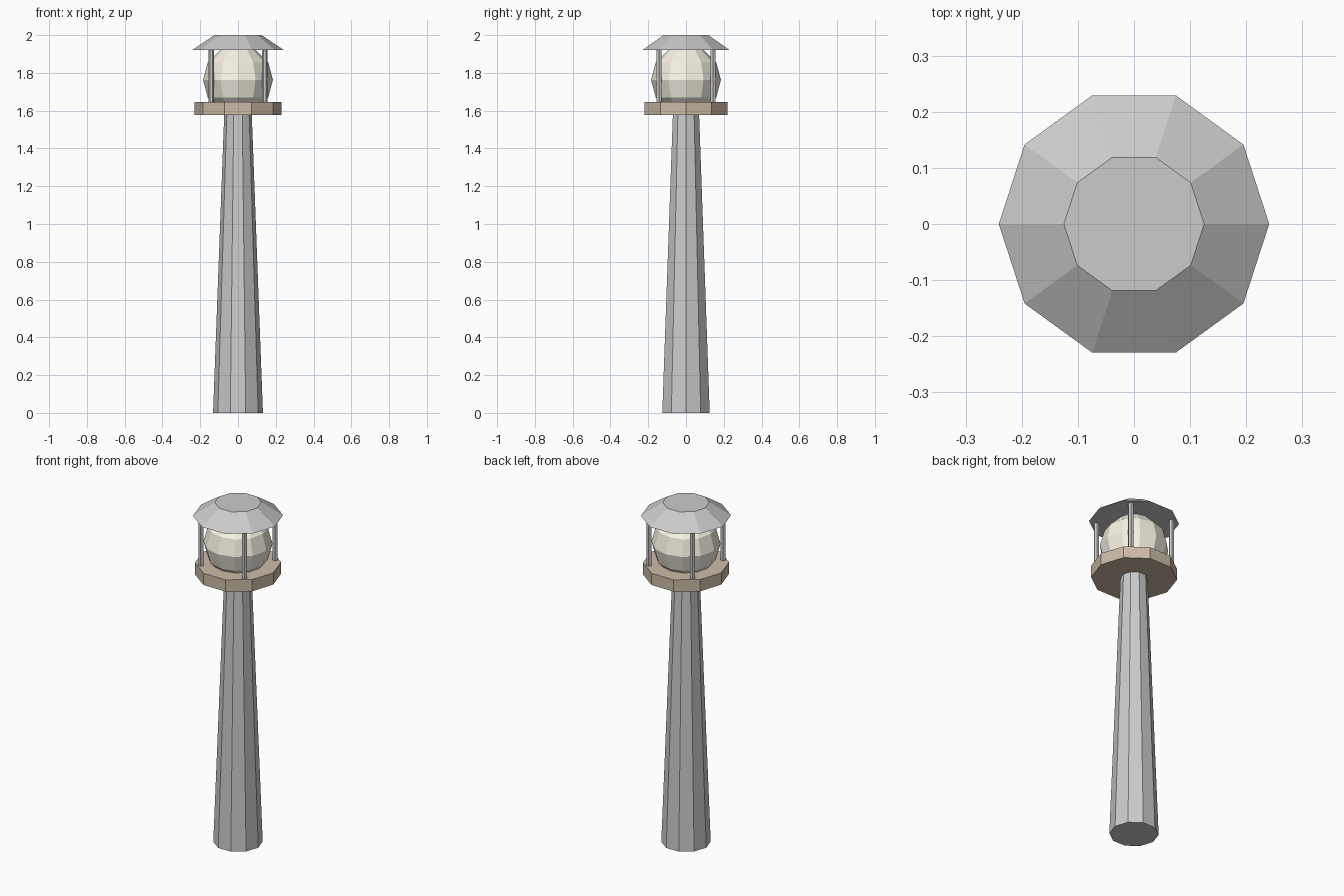
import bpy
import math

if "Cube" in bpy.data.objects:
    bpy.data.objects.remove(bpy.data.objects["Cube"])


def material(name, color):
    m = bpy.data.materials.new(name)
    m.diffuse_color = (*color, 1)
    m.use_nodes = True
    m.node_tree.nodes["Principled BSDF"].inputs["Base Color"].default_value = m.diffuse_color
    return m


def tapered(name, sides, r_bottom, r_top, z0, z1, x=0, y=0, mat=None):
    """Closed flat-sided frustum with a corner on the +x axis."""
    bpy.ops.mesh.primitive_cone_add(
        vertices=sides, radius1=r_bottom, radius2=r_top, depth=z1 - z0,
        location=(x, y, (z0 + z1) / 2))
    ob = bpy.context.object
    ob.name = name
    # Blender starts the ring on +y; turn it so a corner lies on +x
    ob.rotation_euler.z = math.pi / 2
    if mat:
        ob.data.materials.append(mat)
    return ob


tan = material("tan", (0.60, 0.50, 0.38))
cream = material("cream", (0.93, 0.90, 0.77))

# Tapered post, gallery and roof, all ten-sided
tapered("pole", 10, 0.132, 0.073, 0, 1.58)
tapered("platform", 10, 0.23, 0.23, 1.577, 1.646, mat=tan)
tapered("roof", 10, 0.241, 0.125, 1.922, 2.0)

# Faceted lamp globe, its top tucked into the roof
bpy.ops.mesh.primitive_uv_sphere_add(
    segments=12, ring_count=6, radius=0.185, location=(0, 0, 1.763))
globe = bpy.context.object
globe.name = "lamp_globe"
globe.data.materials.append(cream)

# Four thin roof supports
for sx in (-1, 1):
    for sy in (-1, 1):
        name = f"{'front' if sy < 0 else 'back'}_{'left' if sx < 0 else 'right'}_support"
        tapered(name, 6, 0.015, 0.015, 1.64, 1.93, 0.142 * sx, 0.142 * sy)
